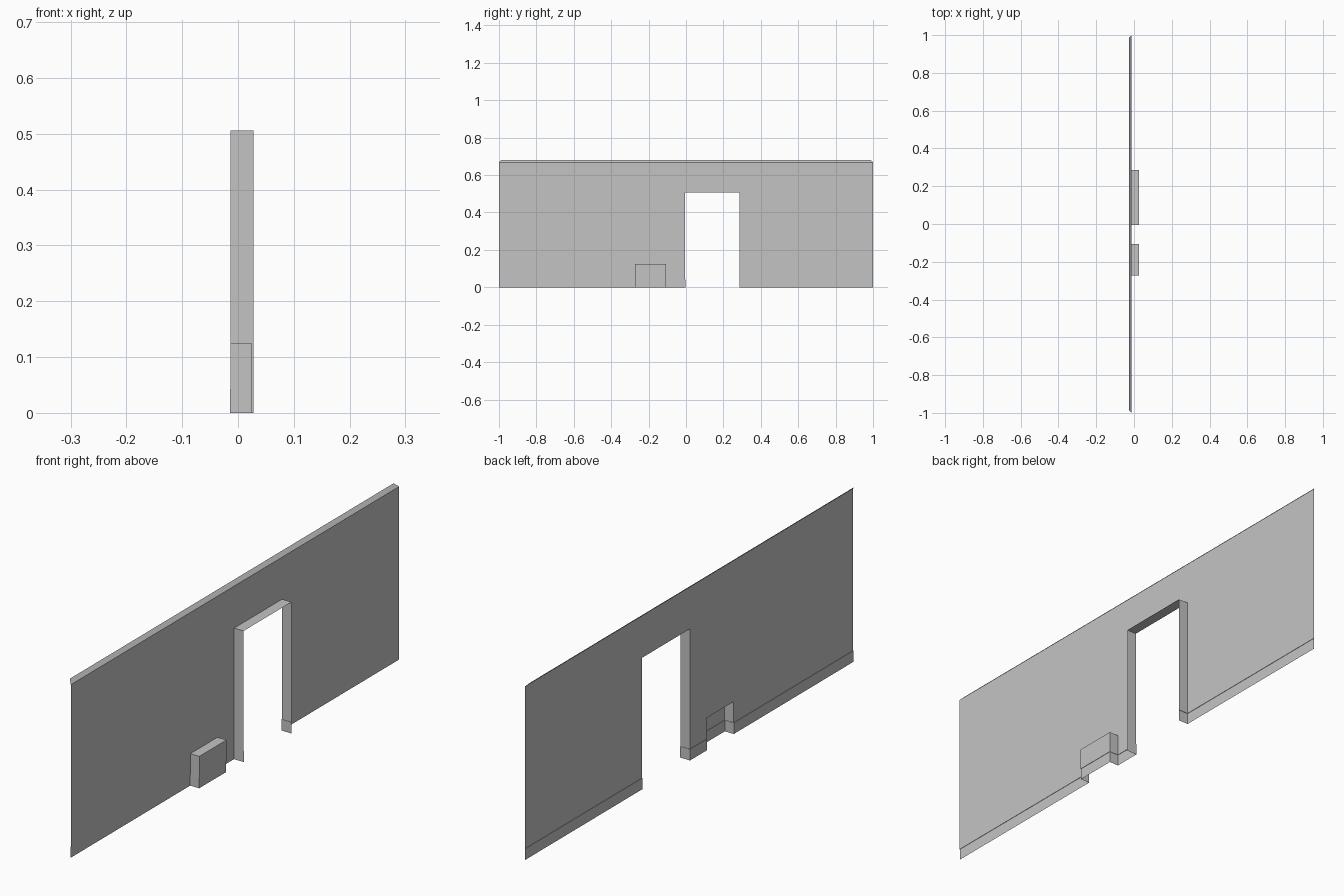
import bpy
import bmesh

cube = bpy.data.objects.get("Cube")
if cube:
    bpy.data.objects.remove(cube, do_unlink=True)

plaster = bpy.data.materials.new("light_grey_plaster")
plaster.use_nodes = True
grey = (0.55, 0.55, 0.55, 1)
plaster.diffuse_color = grey
plaster.node_tree.nodes["Principled BSDF"].inputs["Base Color"].default_value = grey

# Main dimensions
WALL_X = -0.013            # plane of the wall sheet
TRIM = 0.0015              # how far the skirting stands off the wall
SKIRT_Z, WALL_Z, TOP_Z = 0.043, 0.668, 0.682
BOX_Y0, BOX_Y1, BOX_X, BOX_Z = -0.272, -0.106, 0.0255, 0.124
DOOR_Y0, DOOR_Y1, DOOR_X, DOOR_Z = -0.005, 0.287, 0.0275, 0.506


def make_sheet(name, quads):
    """Open sheet made of quads that share their corner points."""
    bm = bmesh.new()
    for quad in quads:
        bm.faces.new([bm.verts.new(p) for p in quad])
    bmesh.ops.remove_doubles(bm, verts=bm.verts, dist=0.0001)
    mesh = bpy.data.meshes.new(name)
    bm.to_mesh(mesh)
    bm.free()
    mesh.materials.append(plaster)
    obj = bpy.data.objects.new(name, mesh)
    bpy.context.collection.objects.link(obj)


def loft(low, z0, high, z1):
    """Quads joining a plan path at z0 to a matching path at z1."""
    return [((*low[i], z0), (*low[i + 1], z0), (*high[i + 1], z1), (*high[i], z1))
            for i in range(len(low) - 1)]


def upright(path, z0, z1):
    return loft(path, z0, path, z1)


def wall_line(y0, y1):
    return [(WALL_X, y0), (WALL_X, y1)]


def lid(y0, y1, x, z):
    """Level sheet from the wall plane out to x."""
    return loft(wall_line(y0, y1)[::-1], z, [(x, y1), (x, y0)], z)


# Wall sheet, left open at the doorway and the niche
wall = []
for y0, y1, z0 in ((-1, BOX_Y0, SKIRT_Z), (BOX_Y0, BOX_Y1, BOX_Z),
                   (BOX_Y1, DOOR_Y0, SKIRT_Z), (DOOR_Y0, DOOR_Y1, DOOR_Z),
                   (DOOR_Y1, 1, SKIRT_Z)):
    wall += upright(wall_line(y0, y1), z0, WALL_Z)
make_sheet("wall", wall)

# Sloping top edge with mitred ends
slope = TOP_Z - WALL_Z
top_line = [(WALL_X - slope, -1 + slope), (WALL_X - slope, 1 - slope)]
make_sheet("top_edge", loft(wall_line(-1, 1), WALL_Z, top_line, TOP_Z))

# Niche that stands out as a low box
niche = [(WALL_X, BOX_Y0), (BOX_X, BOX_Y0), (BOX_X, BOX_Y1), (WALL_X, BOX_Y1)]
make_sheet("niche_box", upright(niche, SKIRT_Z, BOX_Z) + lid(BOX_Y0, BOX_Y1, BOX_X, BOX_Z))

# Door reveal: two jambs and a lintel
jamb_a = [(WALL_X, DOOR_Y0), (DOOR_X, DOOR_Y0)]
jamb_b = [(DOOR_X, DOOR_Y1), (WALL_X, DOOR_Y1)]
make_sheet("door_reveal", upright(jamb_a, SKIRT_Z, DOOR_Z)
           + upright(jamb_b, SKIRT_Z, DOOR_Z) + lid(DOOR_Y0, DOOR_Y1, DOOR_X, DOOR_Z))

# Skirting follows wall, niche and jambs, with a tiny ledge on top
runs = {
    "skirting_long": (
        [(WALL_X, -1)] + niche + jamb_a,
        [(WALL_X - TRIM, -1), (WALL_X - TRIM, BOX_Y0 + TRIM),
         (BOX_X - TRIM, BOX_Y0 + TRIM), (BOX_X - TRIM, BOX_Y1 - TRIM),
         (WALL_X - TRIM, BOX_Y1 - TRIM), (WALL_X - TRIM, DOOR_Y0 + TRIM),
         (DOOR_X, DOOR_Y0 + TRIM)]),
    "skirting_short": (
        jamb_b + [(WALL_X, 1)],
        [(DOOR_X, DOOR_Y1 - TRIM), (WALL_X - TRIM, DOOR_Y1 - TRIM),
         (WALL_X - TRIM, 1)]),
}
for name, (inner, outer) in runs.items():
    make_sheet(name, upright(outer, 0, SKIRT_Z) + loft(outer, SKIRT_Z, inner, SKIRT_Z))
